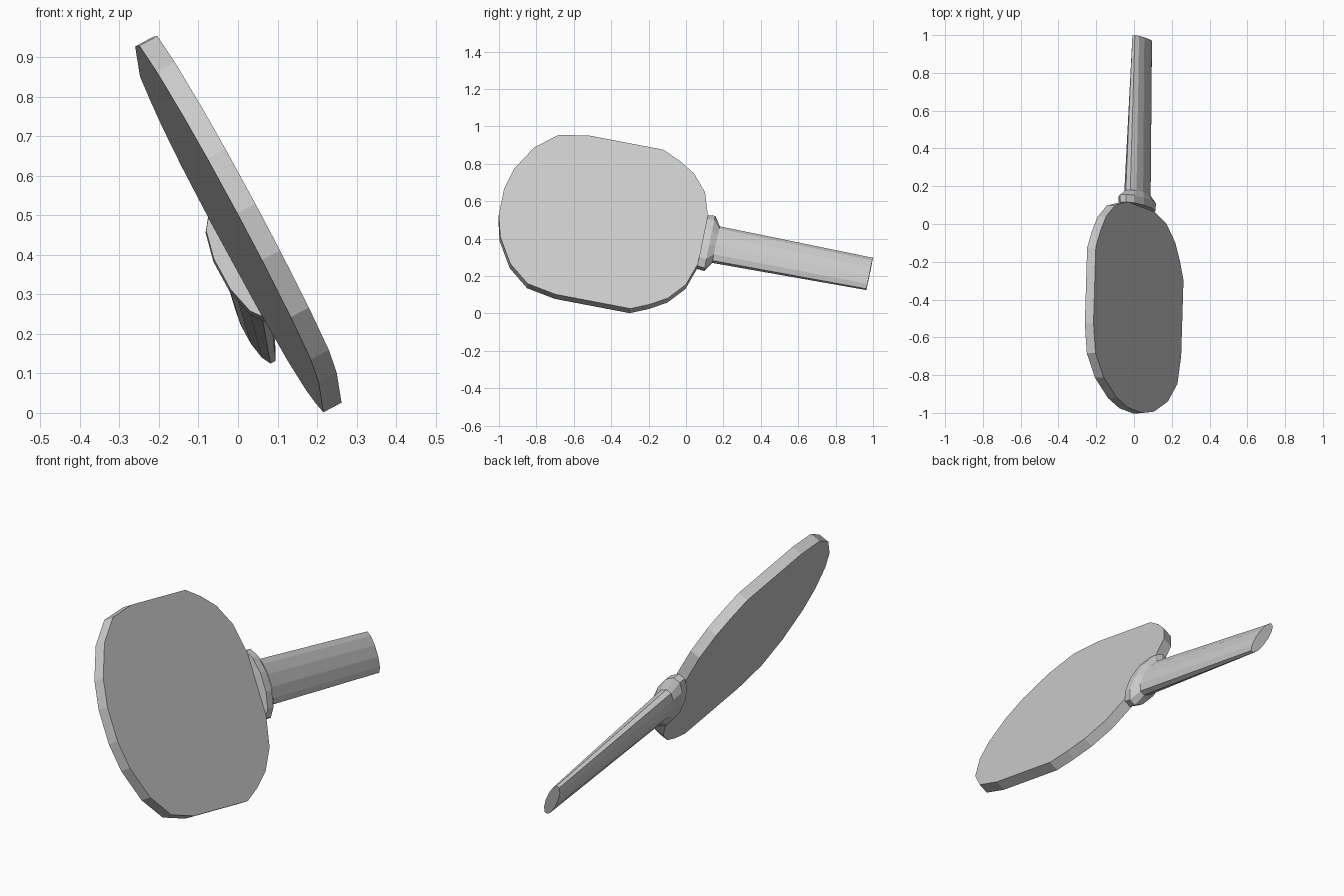
import bpy
import bmesh
from mathutils import Vector

if "Cube" in bpy.data.objects:
    bpy.data.objects.remove(bpy.data.objects["Cube"])

# Paddle frame: U along the handle, V across the blade, N out of the face
U = Vector((0.03, 0.982, -0.187)).normalized()
V = Vector((-0.472, 0.178, 0.864))
V = (V - U * V.dot(U)).normalized()
N = U.cross(V)
CENTRE = Vector((0.0, -0.44, 0.482))


def place(s, w, n):
    return CENTRE + U * s + V * w + N * n


def loft(name, rings):
    """Join equal-sized rings of (s, w, n) points and cap both ends."""
    bm = bmesh.new()
    loops = [[bm.verts.new(place(*p)) for p in ring] for ring in rings]
    count = len(loops[0])
    for a, b in zip(loops, loops[1:]):
        for i in range(count):
            j = (i + 1) % count
            bm.faces.new((a[i], a[j], b[j], b[i]))
    bm.faces.new(loops[0][::-1])
    bm.faces.new(loops[-1])
    bmesh.ops.recalc_face_normals(bm, faces=bm.faces)
    mesh = bpy.data.meshes.new(name)
    bm.to_mesh(mesh)
    bm.free()
    obj = bpy.data.objects.new(name, mesh)
    bpy.context.collection.objects.link(obj)
    return obj


# Blade: half outline mirrored across the handle axis, given a thickness
half = [(-0.558, 0.08), (-0.527, 0.21), (-0.445, 0.36), (-0.332, 0.46),
        (-0.175, 0.492), (0.233, 0.492), (0.33, 0.445), (0.418, 0.387),
        (0.498, 0.286), (0.538, 0.15), (0.55, 0.05)]
outline = half + [(s, -w) for s, w in reversed(half)]
loft("blade", [[(s, w, n) for s, w in outline] for n in (-0.026, 0.026)])

# Oval twelve-sided section shared by collar and handle
quarter = [(1, 0.27), (0.75, 0.73), (0.28, 1)]
upper = quarter + [(-w, n) for w, n in reversed(quarter)]
section = upper + [(w, -n) for w, n in reversed(upper)]


def oval(s, half_w, half_n):
    return [(s, w * half_w, n * half_n) for w, n in section]


# Handle with its flared collar against the blade
loft("handle", [oval(0.538, 0.157, 0.064), oval(0.578, 0.161, 0.066),
                oval(0.612, 0.106, 0.05), oval(1.448, 0.096, 0.027)])
